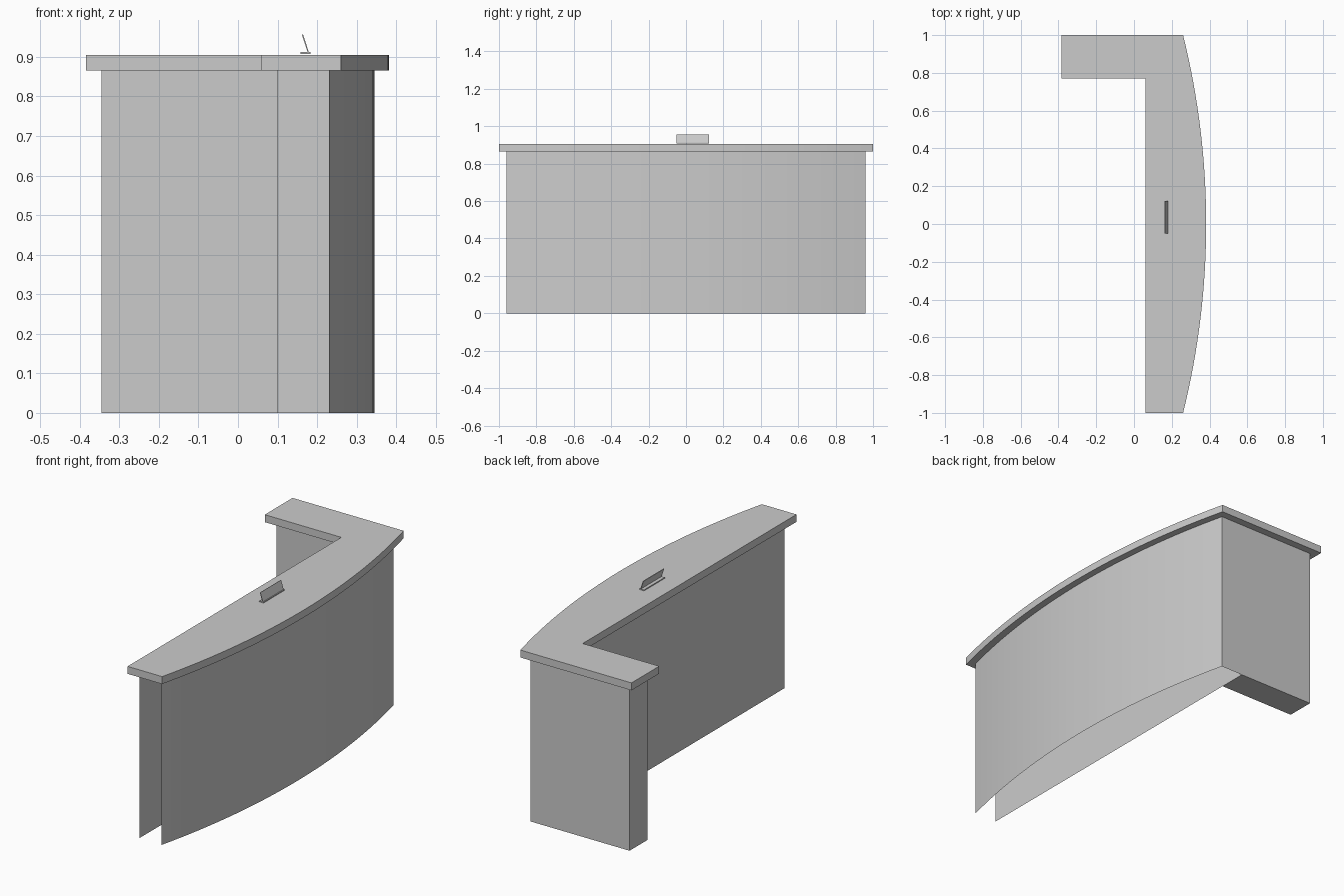
import bpy, bmesh, math
from mathutils import Vector

if "Cube" in bpy.data.objects:
    bpy.data.objects.remove(bpy.data.objects["Cube"])


def arc(half, x_end, x_mid, n=32):
    """Circular bow from y=-half to y=+half, bulging towards +x."""
    s = x_mid - x_end
    r = (half * half + s * s) / (2 * s)
    a = math.asin(half / r)
    return [(x_mid - r + r * math.cos(t), r * math.sin(t))
            for t in (-a + 2 * a * i / n for i in range(n + 1))]


def finish(name, bm):
    bmesh.ops.remove_doubles(bm, verts=bm.verts, dist=1e-5)
    bmesh.ops.recalc_face_normals(bm, faces=bm.faces)
    mesh = bpy.data.meshes.new(name)
    bm.to_mesh(mesh)
    bm.free()
    obj = bpy.data.objects.new(name, mesh)
    bpy.context.collection.objects.link(obj)
    return obj


def prism(name, outline, depth):
    """Closed solid: outline of 3D points swept along depth."""
    bm = bmesh.new()
    face = bm.faces.new([bm.verts.new(p) for p in outline])
    ext = bmesh.ops.extrude_face_region(bm, geom=[face], use_keep_orig=True)
    moved = [v for v in ext["geom"] if isinstance(v, bmesh.types.BMVert)]
    bmesh.ops.translate(bm, verts=moved, vec=Vector(depth))
    return finish(name, bm)


def wall(name, path, z0, z1):
    """Thin open sheet standing on a plan path."""
    bm = bmesh.new()
    cols = [(bm.verts.new((x, y, z0)), bm.verts.new((x, y, z1))) for x, y in path]
    for (a, b), (c, d) in zip(cols, cols[1:]):
        bm.faces.new((a, c, d, b))
    return finish(name, bm)


TOP0, TOP1 = 0.866, 0.905

# L-shaped bowed worktop
plan = arc(1.0, 0.26, 0.382) + [(-0.384, 1), (-0.384, 0.77), (0.06, 0.77), (0.06, -1)]
prism("counter_top", [(x, y, TOP0) for x, y in plan], (0, 0, TOP1 - TOP0))

# Bowed front panel turning into the end of the cabinet, open at the far end
wall("bowed_front_panel", arc(0.96, 0.23, 0.345) + [(0.1, 0.96)], 0, TOP0)

# Straight inner panel
wall("inner_panel", [(0.1, -0.96), (0.1, 0.81)], 0, TOP0)

# Return wing cabinet
wing = [(-0.345, 0.81), (0.1, 0.81), (0.1, 0.96), (-0.345, 0.96)]
prism("return_cabinet", [(x, y, 0) for x, y in wing], (0, 0, TOP0))

# Small sign: foot and tilted plate
Y0, LENGTH = -0.05, (0, 0.172, 0)
foot = [(0.158, 0.907), (0.183, 0.907), (0.183, 0.912), (0.158, 0.912)]
prism("sign_foot", [(x, Y0, z) for x, z in foot], LENGTH)
plate = [(0.176, 0.912), (0.179, 0.912), (0.1645, 0.957), (0.1615, 0.956)]
prism("sign_plate", [(x, Y0, z) for x, z in plate], LENGTH)
